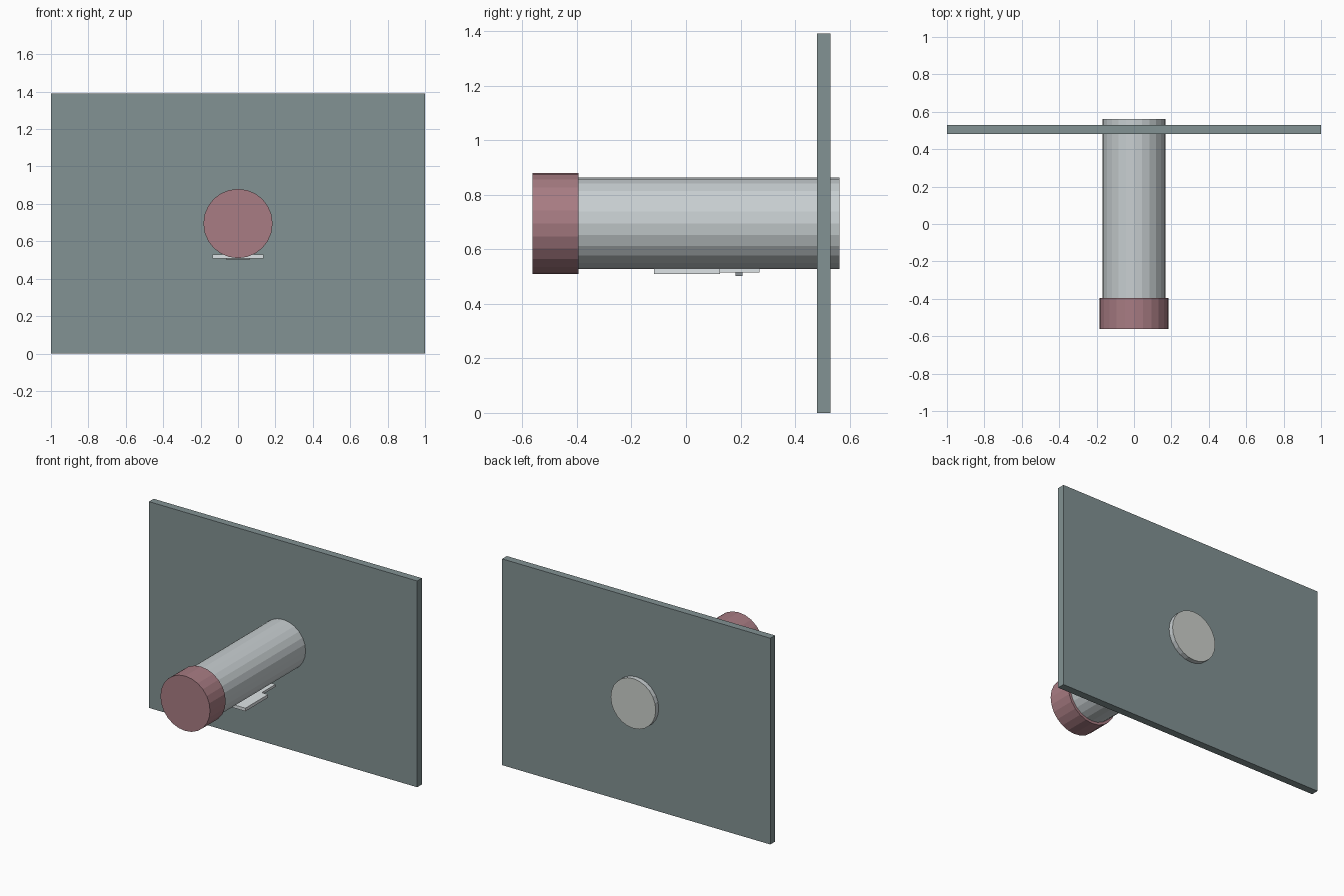
import bpy, bmesh, math
from mathutils import Matrix, Vector

if "Cube" in bpy.data.objects:
    bpy.data.objects.remove(bpy.data.objects["Cube"])


def material(name, rgb):
    m = bpy.data.materials.new(name)
    lin = [((c / 255 + 0.055) / 1.055) ** 2.4 for c in rgb]
    m.diffuse_color = (*lin, 1)
    m.use_nodes = True
    m.node_tree.nodes["Principled BSDF"].inputs["Base Color"].default_value = m.diffuse_color
    return m


PANEL = material("slate grey", (130, 146, 147))
CAP = material("dusty rose", (168, 124, 131))
TUBE = material("light grey", (200, 207, 209))
LENS = material("warm grey", (204, 208, 203))
PLATE = material("pale grey", (222, 228, 230))
PIN = material("mid grey", (140, 146, 150))
AXIS_Z = 0.695


def finish(name, bm, *mats):
    me = bpy.data.meshes.new(name)
    bm.to_mesh(me)
    bm.free()
    for m in mats:
        me.materials.append(m)
    ob = bpy.data.objects.new(name, me)
    bpy.context.collection.objects.link(ob)
    return ob


def box(name, lo, hi, mat):
    lo, hi = Vector(lo), Vector(hi)
    bm = bmesh.new()
    bmesh.ops.create_cube(bm, size=1)
    bmesh.ops.scale(bm, vec=hi - lo, verts=bm.verts)
    bmesh.ops.translate(bm, vec=(lo + hi) / 2, verts=bm.verts)
    return finish(name, bm, mat)


def cylinder(name, r, y0, y1, mat, back_mat=None):
    # flat-sided 24-gon along y, with vertices on the x axis
    bm = bmesh.new()
    bmesh.ops.create_cone(bm, cap_ends=True, segments=24, radius1=r, radius2=r, depth=y1 - y0,
                          matrix=Matrix.Translation((0, (y0 + y1) / 2, AXIS_Z))
                          @ Matrix.Rotation(math.pi / 2, 4, 'X'))
    bm.normal_update()
    if back_mat:
        for f in bm.faces:
            f.material_index = int(f.normal.y > 0.9)
    return finish(name, bm, mat, *([back_mat] if back_mat else []))


# upright wall panel
box("wall_panel", (-1, 0.48, 0), (1, 0.53, 1.39), PANEL)

# tube through the panel, with its rear face in a warmer grey
cylinder("tube", 0.168, -0.50, 0.562, TUBE, LENS)

# wider front cap
cylinder("front_cap", 0.185, -0.562, -0.395, CAP)

# mounting plates and cross pin beneath the tube
box("mount_plate", (-0.137, -0.117, 0.509), (0.137, 0.125, 0.53), PLATE)
box("latch_plate", (-0.09, 0.125, 0.514), (0.09, 0.27, 0.53), PLATE)
box("latch_pin", (-0.065, 0.182, 0.502), (0.065, 0.208, 0.515), PIN)
